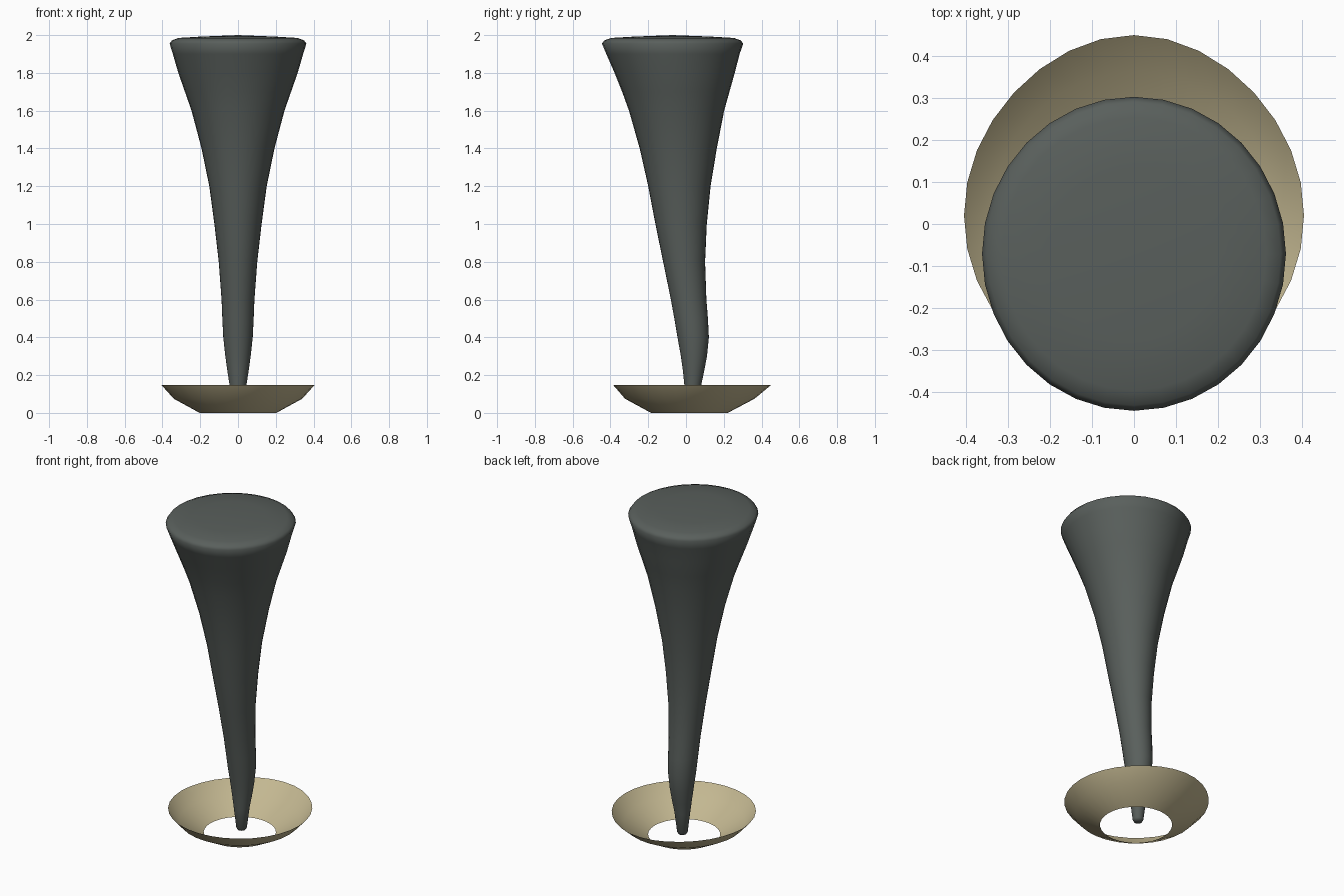
import bpy, bmesh, math

if "Cube" in bpy.data.objects:
    bpy.data.objects.remove(bpy.data.objects["Cube"])

SEGMENTS = 32


def material(name, rgb):
    mat = bpy.data.materials.new(name)
    mat.diffuse_color = (*rgb, 1)
    mat.use_nodes = True
    mat.node_tree.nodes["Principled BSDF"].inputs["Base Color"].default_value = mat.diffuse_color
    return mat


def loft(name, sections, mat, closed, angle):
    """Skin stacked ovals given as (z, centre y, x radius, y radius, rear bulge)."""
    bm = bmesh.new()
    rings = []
    for z, cy, rx, ry, bulge in sections:
        ring = []
        for i in range(SEGMENTS):
            a = 2 * math.pi * i / SEGMENTS
            s = math.sin(a)
            y = cy + ry * s + bulge * max(s, 0) ** 4
            ring.append(bm.verts.new((rx * math.cos(a), y, z)))
        rings.append(ring)
    for low, high in zip(rings, rings[1:]):
        for i in range(SEGMENTS):
            j = (i + 1) % SEGMENTS
            bm.faces.new((low[i], low[j], high[j], high[i]))
    if closed:
        bm.faces.new(rings[0][::-1])
        # Slightly domed crown
        tip = bm.verts.new((0, sections[-1][1], 2.0))
        top = rings[-1]
        for i in range(SEGMENTS):
            bm.faces.new((top[i], top[(i + 1) % SEGMENTS], tip))
    mesh = bpy.data.meshes.new(name)
    bm.to_mesh(mesh)
    bm.free()
    mesh.materials.append(mat)
    obj = bpy.data.objects.new(name, mesh)
    bpy.context.collection.objects.link(obj)
    bpy.ops.object.select_all(action='DESELECT')
    obj.select_set(True)
    bpy.context.view_layer.objects.active = obj
    bpy.ops.object.shade_smooth_by_angle(angle=math.radians(angle))
    return obj


storm_grey = material("storm grey", (0.100, 0.115, 0.107))
dust_tan = material("dust tan", (0.545, 0.474, 0.283))

# Leaning funnel cloud: height, centre y, x radius, y radius
funnel = [
    (0.012, 0.035, 0.022, 0.022), (0.025, 0.035, 0.030, 0.030),
    (0.15, 0.036, 0.045, 0.045), (0.22, 0.040, 0.056, 0.056),
    (0.30, 0.042, 0.067, 0.069), (0.40, 0.038, 0.078, 0.083),
    (0.50, 0.027, 0.083, 0.089), (0.60, 0.014, 0.087, 0.094),
    (0.80, -0.010, 0.102, 0.111), (1.00, -0.026, 0.125, 0.136),
    (1.20, -0.035, 0.152, 0.165), (1.40, -0.041, 0.193, 0.204),
    (1.60, -0.050, 0.246, 0.252), (1.70, -0.054, 0.281, 0.284),
    (1.80, -0.060, 0.316, 0.318), (1.90, -0.069, 0.345, 0.353),
    (1.955, -0.071, 0.362, 0.374), (1.972, -0.071, 0.350, 0.361),
    (1.985, -0.071, 0.315, 0.325), (1.992, -0.071, 0.200, 0.205),
]
loft("funnel_cloud", [(*s, 0) for s in funnel], storm_grey, True, 60)

# Open dust skirt around the foot
dust = [
    (0.0, 0.018, 0.203, 0.203, 0.0),
    (0.075, 0.017, 0.340, 0.340, 0.006),
    (0.147, 0.020, 0.405, 0.405, 0.025),
]
loft("dust_skirt", dust, dust_tan, False, 60)
